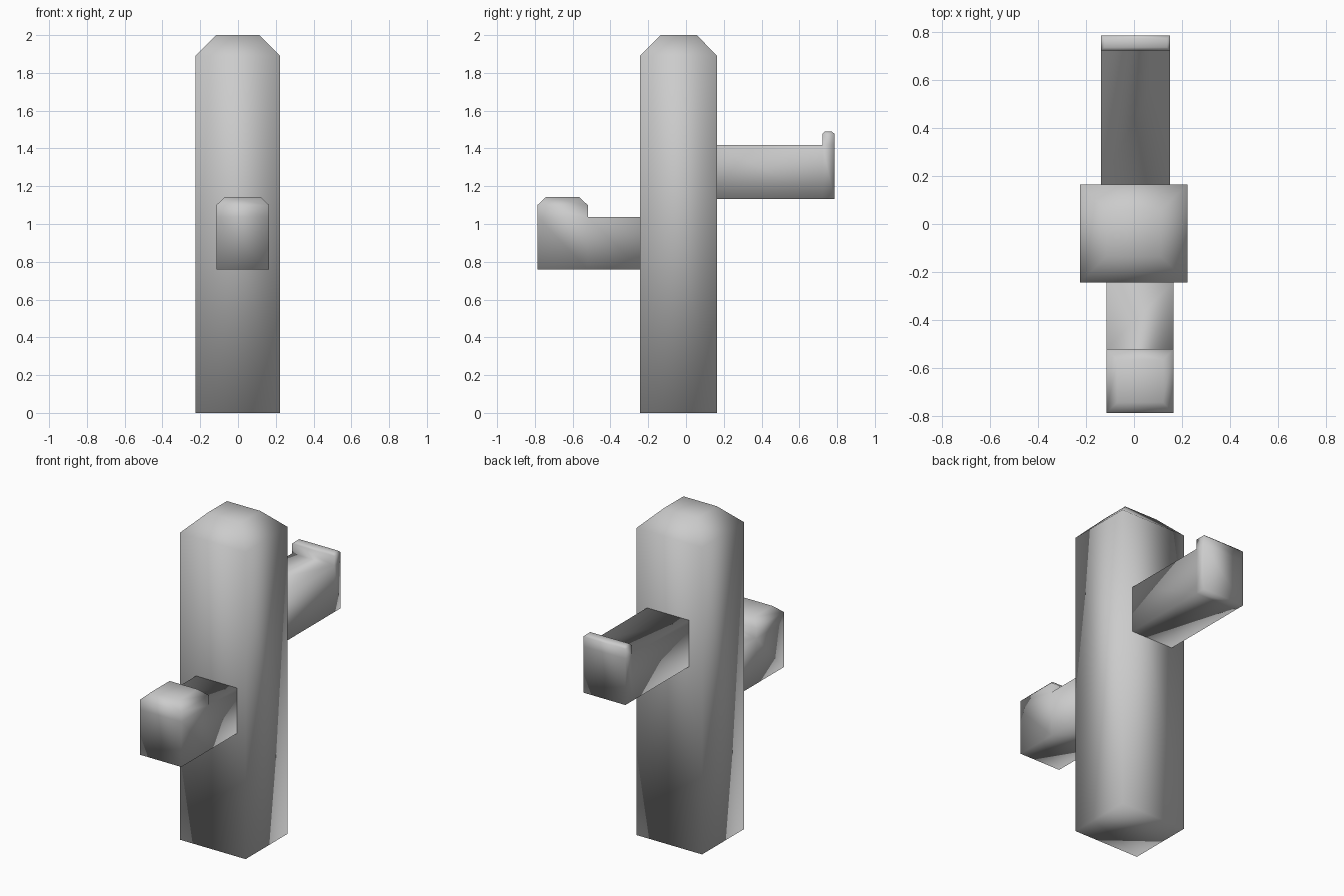
import bpy, bmesh
from mathutils import Vector

cube = bpy.data.objects.get("Cube")
if cube:
    bpy.data.objects.remove(cube, do_unlink=True)

grey = bpy.data.materials.new("soft_grey")
grey.use_nodes = True
colour = (0.6, 0.6, 0.6, 1)
grey.diffuse_color = colour
grey.node_tree.nodes["Principled BSDF"].inputs["Base Color"].default_value = colour


def add_box(bm, low, high):
    """Add a box between two corners."""
    verts = bmesh.ops.create_cube(bm, size=1)["verts"]
    low, high = Vector(low), Vector(high)
    for v in verts:
        v.co = (low + high) / 2 + v.co * (high - low)


def raise_face(bm, face, height, inset_x=0, inset_y=0):
    """Extrude a face upward, optionally narrowing it, and return the new top."""
    top = bmesh.ops.extrude_discrete_faces(bm, faces=[face])["faces"][0]
    centre = top.calc_center_median()
    for v in top.verts:
        v.co.x -= inset_x if v.co.x > centre.x else -inset_x
        v.co.y -= inset_y if v.co.y > centre.y else -inset_y
        v.co.z += height
    return top


def top_face(bm, outward=0):
    """Find the upward face, choosing the outermost one along y."""
    ups = [f for f in bm.faces if f.normal.z > 0.9]
    return max(ups, key=lambda f: f.calc_center_median().y * outward)


def finish(bm, name):
    bmesh.ops.recalc_face_normals(bm, faces=bm.faces)
    for f in bm.faces:
        f.smooth = True
    mesh = bpy.data.meshes.new(name)
    bm.to_mesh(mesh)
    bm.free()
    mesh.materials.append(grey)
    obj = bpy.data.objects.new(name, mesh)
    bpy.context.collection.objects.link(obj)


# Trunk with a tapered cap
bm = bmesh.new()
add_box(bm, (-0.225, -0.243, 0), (0.222, 0.165, 1.89))
bm.normal_update()
raise_face(bm, top_face(bm), 0.11, 0.11, 0.108)
finish(bm, "trunk")


def arm(name, low, high, cut_y, outward, rise, bevel, bevel_height):
    """Horizontal arm whose outer end turns upward into a bevelled tip."""
    bm = bmesh.new()
    add_box(bm, low, high)
    bmesh.ops.bisect_plane(bm, geom=bm.verts[:] + bm.edges[:] + bm.faces[:],
                           plane_co=(0, cut_y, 0), plane_no=(0, 1, 0))
    bm.normal_update()
    tip = raise_face(bm, top_face(bm, outward), rise)
    raise_face(bm, tip, bevel_height, bevel, bevel)
    finish(bm, name)


arm("front_arm", (-0.115, -0.787, 0.76), (0.165, -0.241, 1.038),
    -0.52, -1, 0.062, 0.045, 0.042)
arm("back_arm", (-0.137, 0.163, 1.133), (0.15, 0.785, 1.418),
    0.722, 1, 0.06, 0.013, 0.012)
